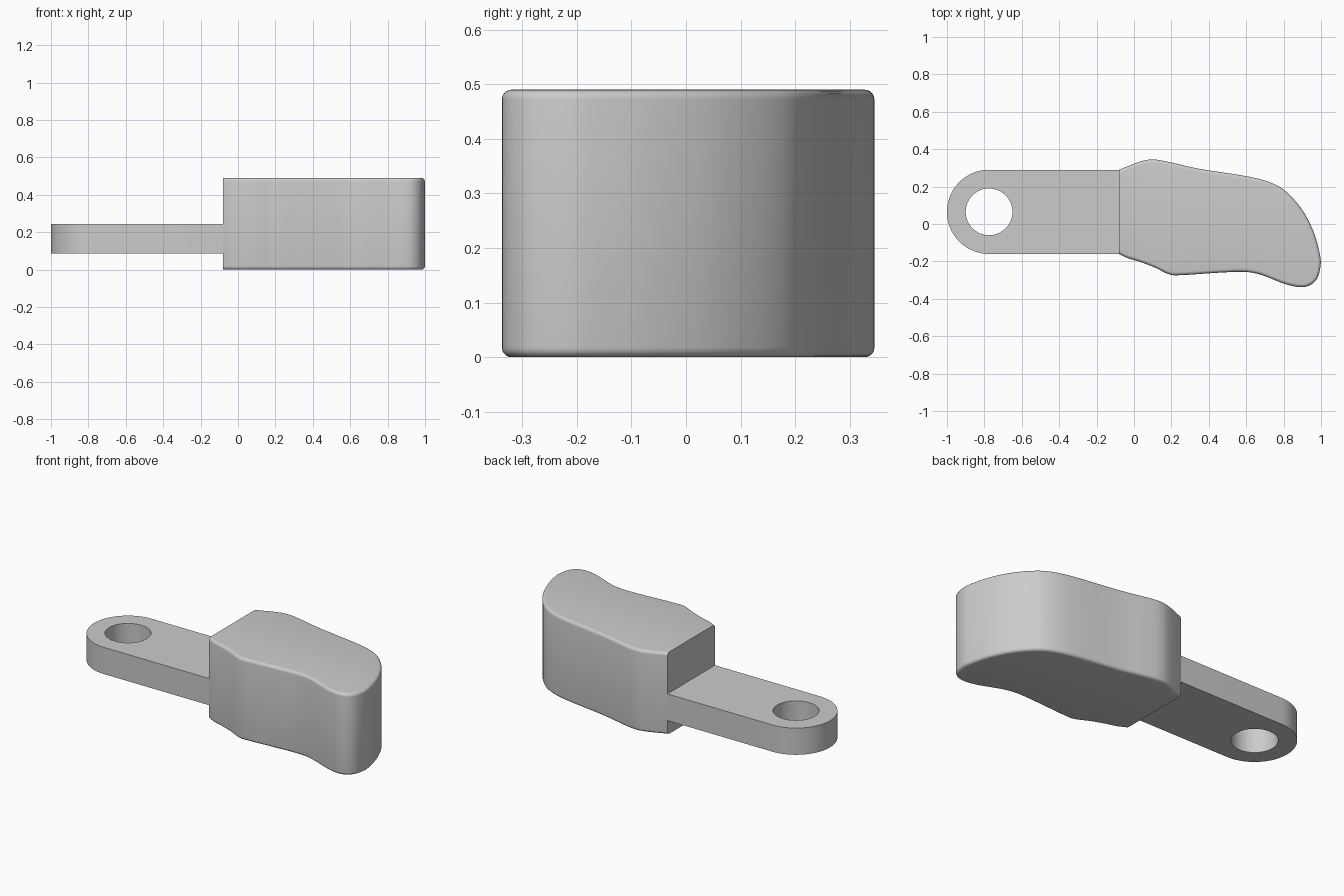
import bpy
import bmesh
from math import cos, sin, pi, radians
from mathutils import Vector

cube = bpy.data.objects.get("Cube")
if cube:
    bpy.data.objects.remove(cube, do_unlink=True)

END_X = -0.08          # flat face where the tab meets the grip
EYE = Vector((-0.775, 0.065))

grey = bpy.data.materials.new("plain grey")
grey.use_nodes = True
colour = (0.6, 0.6, 0.6, 1)
grey.diffuse_color = colour
grey.node_tree.nodes["Principled BSDF"].inputs["Base Color"].default_value = colour


def arc(centre, radius, start, end, steps):
    return [(centre.x + radius * cos(start + (end - start) * i / steps),
             centre.y + radius * sin(start + (end - start) * i / steps))
            for i in range(steps + 1)]


def smooth_path(points, steps):
    """Open curve passing through every point."""
    p = [Vector(q) for q in points]
    p = [2 * p[0] - p[1]] + p + [2 * p[-1] - p[-2]]
    path = []
    for a, b, c, d in zip(p, p[1:], p[2:], p[3:]):
        for i in range(steps):
            t = i / steps
            path.append(b + (c - a) * t / 2 + (2 * a - 5 * b + 4 * c - d) * t**2 / 2
                        + (3 * b - a - 3 * c + d) * t**3 / 2)
    return path + [p[-2]]


def plate(name, loops, bottom, top, round_rim=0):
    """Extrude an outline, with optional holes, and round its rims."""
    bm = bmesh.new()
    edges = []
    for loop in loops:
        verts = [bm.verts.new((x, y, bottom)) for x, y in loop]
        edges += [bm.edges.new((v, verts[i - 1])) for i, v in enumerate(verts)]
    if len(loops) == 1:
        bm.faces.new(verts)
    else:
        bmesh.ops.triangle_fill(bm, edges=edges, use_beauty=True)
    lifted = bmesh.ops.extrude_face_region(bm, geom=bm.faces[:], use_keep_orig=True)["geom"]
    bmesh.ops.translate(bm, vec=(0, 0, top - bottom),
                        verts=[g for g in lifted if isinstance(g, bmesh.types.BMVert)])
    bmesh.ops.recalc_face_normals(bm, faces=bm.faces[:])
    if round_rim:
        # The rim of the flat end stays sharp
        rim = [e for e in bm.edges
               if abs(e.verts[0].co.z - e.verts[1].co.z) < 1e-5
               and max(v.co.x for v in e.verts) > END_X + 1e-4]
        bmesh.ops.bevel(bm, geom=rim, offset=round_rim, segments=5, profile=0.5,
                        affect='EDGES', clamp_overlap=False)
    mesh = bpy.data.meshes.new(name)
    bm.to_mesh(mesh)
    bm.free()
    mesh.materials.append(grey)
    obj = bpy.data.objects.new(name, mesh)
    bpy.context.collection.objects.link(obj)
    bpy.ops.object.select_all(action='DESELECT')
    obj.select_set(True)
    bpy.context.view_layer.objects.active = obj
    bpy.ops.object.shade_smooth_by_angle(angle=radians(30))
    return obj


# Mounting tab with a rounded end and a round hole
tab_outline = [(END_X, -0.16), (END_X, 0.29)] + arc(EYE, 0.225, pi / 2, 3 * pi / 2, 40)
hole = arc(EYE, 0.125, 0, 2 * pi, 48)[:-1]
plate("mounting_tab", [tab_outline, hole], 0.085, 0.245)

# Contoured grip, outlined along the back, round the nose and along the front
grip_points = [
    (END_X, 0.29), (0.03, 0.333), (0.1, 0.345), (0.19, 0.331), (0.35, 0.295),
    (0.62, 0.252), (0.75, 0.213), (0.83, 0.158), (0.91, 0.06), (0.965, -0.055),
    (0.993, -0.16), (0.998, -0.22), (0.98, -0.29), (0.94, -0.328), (0.885, -0.337),
    (0.805, -0.32), (0.68, -0.272), (0.59, -0.256), (0.46, -0.26), (0.24, -0.274),
    (0.18, -0.266), (0.11, -0.232), (0.03, -0.202), (-0.035, -0.182), (END_X, -0.16)]
plate("grip", [smooth_path(grip_points, 4)], 0.0, 0.49, round_rim=0.018)
